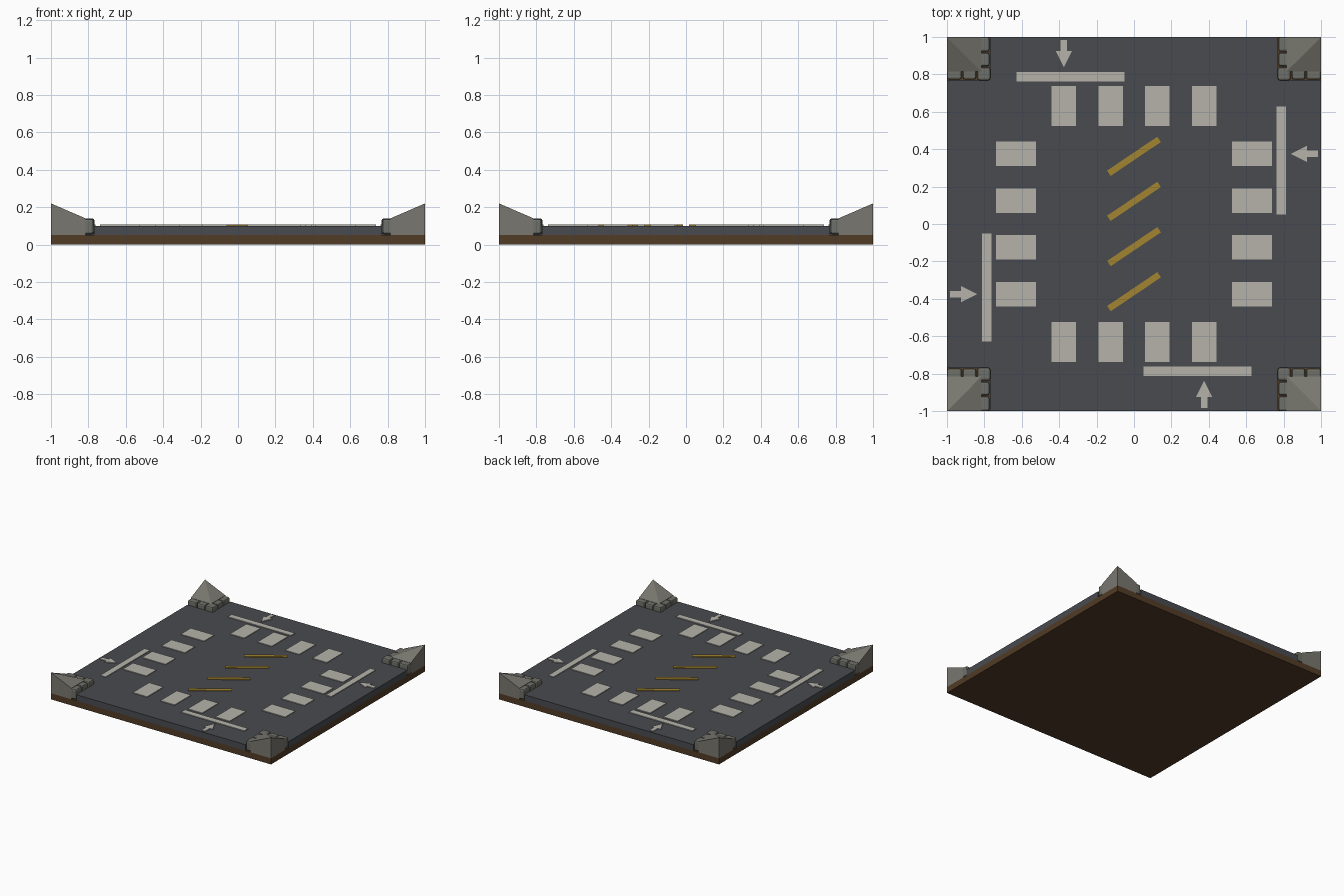
import bpy, bmesh, math
from mathutils import Matrix, Vector

if "Cube" in bpy.data.objects:
    bpy.data.objects.remove(bpy.data.objects["Cube"])


def material(name, rgb):
    m = bpy.data.materials.new(name)
    m.diffuse_color = (*rgb, 1)
    m.use_nodes = True
    m.node_tree.nodes["Principled BSDF"].inputs["Base Color"].default_value = m.diffuse_color
    return m


EARTH = material("earth", (0.085, 0.045, 0.02))
ASPHALT = material("asphalt", (0.066, 0.07, 0.08))
STONE = material("stone", (0.19, 0.185, 0.16))
CURB = material("curb", (0.16, 0.16, 0.14))
PAINT = material("white_paint", (0.46, 0.45, 0.40))
YELLOW = material("yellow_paint", (0.36, 0.23, 0.03))


def prism(bm, pts, z0, z1, mat=Matrix.Identity(4)):
    """Extrude a flat outline between two heights."""
    low = [bm.verts.new(mat @ Vector((x, y, z0))) for x, y in pts]
    top = [bm.verts.new(mat @ Vector((x, y, z1))) for x, y in pts]
    bm.faces.new(low[::-1])
    bm.faces.new(top)
    n = len(pts)
    for i in range(n):
        j = (i + 1) % n
        bm.faces.new((low[i], low[j], top[j], top[i]))


def rect(x0, x1, y0, y1):
    return [(x0, y0), (x1, y0), (x1, y1), (x0, y1)]


def finish(name, bm, mat):
    bmesh.ops.recalc_face_normals(bm, faces=bm.faces)
    me = bpy.data.meshes.new(name)
    bm.to_mesh(me)
    bm.free()
    me.materials.append(mat)
    ob = bpy.data.objects.new(name, me)
    bpy.context.collection.objects.link(ob)
    return ob


def mirror_xy(ob):
    m = ob.modifiers.new("mirror", 'MIRROR')
    m.use_axis = (True, True, False)
    m.use_mirror_merge = False


ROAD, TOP, MARK = 0.77, 0.10, 0.106

# earth slab
bm = bmesh.new()
prism(bm, rect(-1, 1, -1, 1), 0, 0.05)
finish("earth_base", bm, EARTH)

# main road and the two side arms
bm = bmesh.new()
prism(bm, rect(-ROAD, ROAD, -1, 1), 0.05, TOP)
for s in (-1, 1):
    prism(bm, rect(*sorted((s * ROAD, s)), -ROAD, ROAD), 0.05, TOP)
finish("road", bm, ASPHALT)

# crossing stripes, stop bars and arrows, one set per road arm
stripes, bars, arrows = bmesh.new(), bmesh.new(), bmesh.new()
for k in range(4):
    turn = Matrix.Rotation(k * math.pi / 2, 4, 'Z')
    for c in (-0.375, -0.125, 0.125, 0.375):
        prism(stripes, rect(c - 0.065, c + 0.065, 0.525, 0.737), TOP, MARK, turn)
    prism(bars, rect(-0.627, -0.052, 0.763, 0.813), TOP, MARK, turn)
    a = -0.375
    outline = [(a, 0.837), (a + 0.043, 0.925), (a + 0.017, 0.925), (a + 0.017, 0.985),
               (a - 0.017, 0.985), (a - 0.017, 0.925), (a - 0.043, 0.925)]
    prism(arrows, outline, TOP, MARK, turn)
finish("crossing_stripes", stripes, PAINT)
finish("stop_bars", bars, PAINT)
finish("arrows", arrows, PAINT)

# yellow diagonal hatching
bm = bmesh.new()
for y in (0.362, 0.121, -0.121, -0.362):
    place = Matrix.Translation((0, y, 0)) @ Matrix.Rotation(math.radians(34), 4, 'Z')
    prism(bm, rect(-0.162, 0.162, -0.017, 0.017), TOP, MARK, place)
finish("yellow_hatching", bm, YELLOW)

# corner blocks rising to a peak at the outer corner
bm = bmesh.new()
i = 0.815
prism(bm, rect(i, 1, i, 1), 0.05, 0.14)
for v in bm.verts:
    if v.co.z > 0.1 and v.co.x > 0.9 and v.co.y > 0.9:
        v.co.z = 0.22
for f in list(bm.faces):
    if f.normal.z > 0.5 or all(v.co.z > 0.1 for v in f.verts):
        peak = next(v for v in f.verts if v.co.z > 0.2)
        inner = next(v for v in f.verts if v.co.x < 0.9 and v.co.y < 0.9)
        bmesh.utils.face_split(f, peak, inner)
        break
mirror_xy(finish("corner_blocks", bm, STONE))

# rounded curb stones along both inner edges of each corner
bm = bmesh.new()
prism(bm, rect(0.768, 0.838, 0.768, 0.838), 0.055, 0.14)
edges = (0.843, 0.916, 0.921, 1.0)
for a, b in zip(edges[::2], edges[1::2]):
    prism(bm, rect(a, b, 0.773, 0.832), 0.055, 0.138)
    prism(bm, rect(0.773, 0.832, a, b), 0.055, 0.138)
curb = finish("curb_stones", bm, CURB)
bev = curb.modifiers.new("bevel", 'BEVEL')
bev.width = 0.011
bev.segments = 2
mirror_xy(curb)
